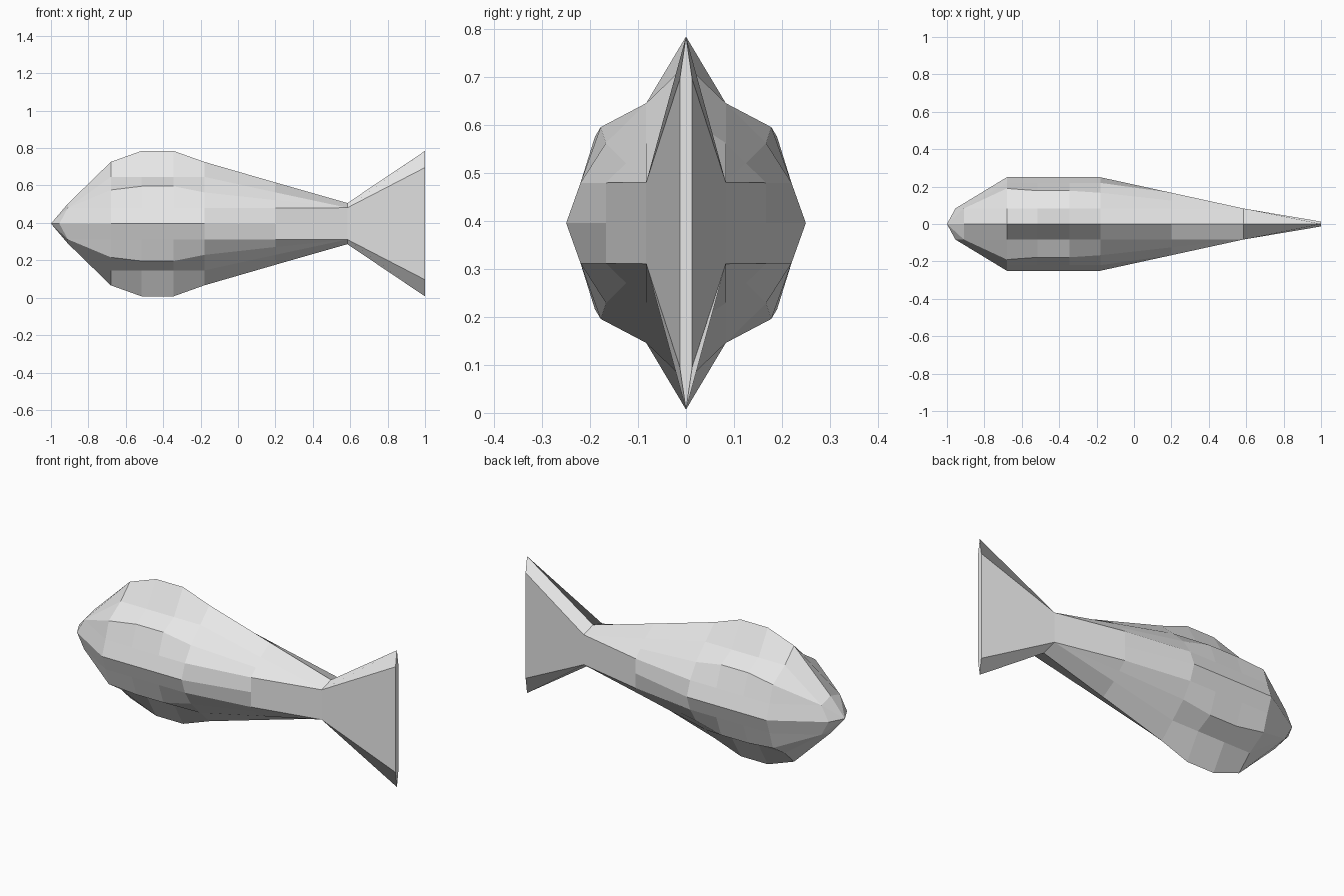
import bpy, bmesh

cube = bpy.data.objects.get("Cube")
if cube:
    bpy.data.objects.remove(cube, do_unlink=True)

MID = 0.396  # height of the fish's centre line

# one flat colour
grey = bpy.data.materials.new("light_grey")
grey.use_nodes = True
colour = (0.8, 0.8, 0.8, 1)
grey.diffuse_color = colour
grey.node_tree.nodes["Principled BSDF"].inputs["Base Color"].default_value = colour


def section(x, *pts):
    """Quarter cross-section from the flank up to the spine: (y, z)."""
    return [(x, y, z) for y, z in pts]


def pinched(x, w, h, top, mid_x=None):
    """Boxy section whose three shoulder points share one corner."""
    ring = section(x, (w, 0), (w, h), (w, h), (w, h), (0, top))
    if mid_x is not None:
        ring[0] = (mid_x, w, 0)
    return ring


def body(x, ridge, top):
    """Full section: flank, cheek, side ridge, shoulder, spine."""
    return section(x, (0.25, 0), (0.22, 0.084), ridge, (0.083, 0.25), (0, top))


sections = [
    [(-1.0, 0, 0)] * 5,                                    # nose tip
    pinched(-0.91, 0.083, 0.084, 0.106, mid_x=-0.955),     # snout
    body(-0.68, (0.19, 0.18), 0.33),
    body(-0.515, (0.178, 0.2), 0.389),
    body(-0.345, (0.178, 0.2), 0.389),
    body(-0.18, (0.167, 0.167), 0.33),
    section(0.2, (0.167, 0), (0.167, 0.084), (0.125, 0.125),
            (0.083, 0.167), (0, 0.22)),
    pinched(0.585, 0.083, 0.085, 0.11),                    # tail root
    pinched(1.0, 0.013, 0.3, 0.389),                       # tail fin edge
]

# skin a quarter of the fish
bm = bmesh.new()
rows = [[bm.verts.new(p) for p in s] for s in sections]
for a, b in zip(rows, rows[1:]):
    for j in range(4):
        bm.faces.new((a[j], a[j + 1], b[j + 1], b[j]))

# flat end of the tail fin
end = rows[-1]
bm.faces.new((bm.verts.new((1.0, 0, 0)), end[0], end[1], end[4]))
bmesh.ops.remove_doubles(bm, verts=bm.verts, dist=0.0005)

mesh = bpy.data.meshes.new("fish_body")
bm.to_mesh(mesh)
bm.free()
mesh.materials.append(grey)
fish = bpy.data.objects.new("fish_body", mesh)
fish.location.z = MID
bpy.context.collection.objects.link(fish)

# mirror side to side and top to bottom
mirror = fish.modifiers.new("mirror", 'MIRROR')
mirror.use_axis = (False, True, True)
mirror.use_clip = True
mirror.merge_threshold = 0.0005
